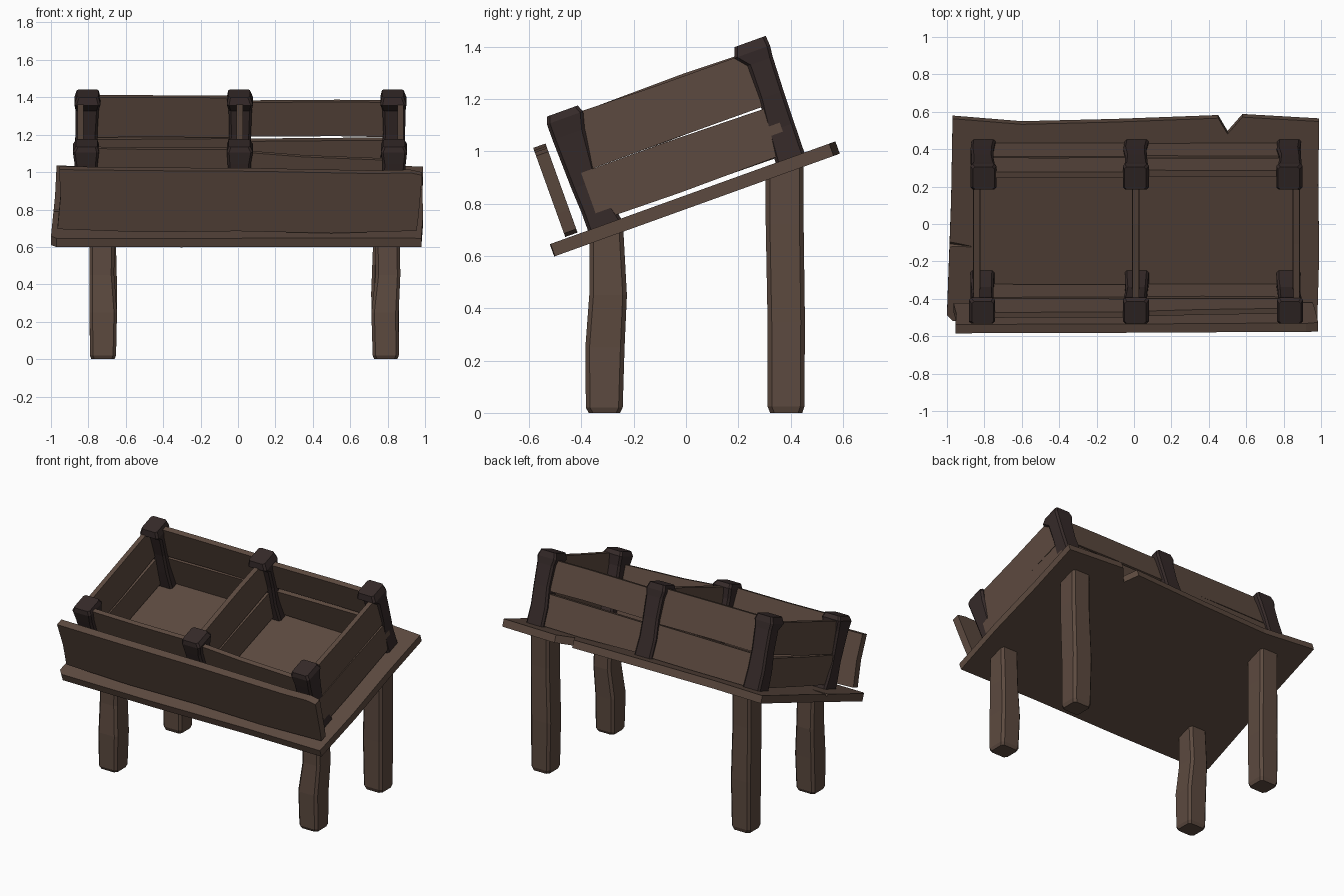
import bpy, bmesh, math, random
from mathutils import Matrix, Vector

if "Cube" in bpy.data.objects:
    bpy.data.objects.remove(bpy.data.objects["Cube"])

random.seed(4)
TILT = math.radians(19.8)
# Tray frame: x across, u up the slope, w normal to the board top
TRAY = Matrix.Translation((0, 0.02, 0.84)) @ Matrix.Rotation(TILT, 4, 'X')


def material(name, rgb):
    m = bpy.data.materials.new(name)
    m.diffuse_color = (*rgb, 1)
    m.use_nodes = True
    m.node_tree.nodes["Principled BSDF"].inputs["Base Color"].default_value = m.diffuse_color
    return m


WOOD = material("brown wood", (0.108, 0.068, 0.050))
DARK = material("dark post wood", (0.036, 0.023, 0.022))


def loft(name, rings, mat, frame=Matrix.Identity(4)):
    """Skin a stack of equal-length point rings and cap both ends."""
    bm = bmesh.new()
    vs = [[bm.verts.new(frame @ Vector(p)) for p in r] for r in rings]
    for a, b in zip(vs, vs[1:]):
        for i in range(len(a)):
            j = (i + 1) % len(a)
            bm.faces.new((a[i], a[j], b[j], b[i]))
    bm.faces.new(vs[0])
    bm.faces.new(vs[-1])
    bmesh.ops.recalc_face_normals(bm, faces=bm.faces)
    me = bpy.data.meshes.new(name)
    bm.to_mesh(me)
    bm.free()
    me.materials.append(mat)
    ob = bpy.data.objects.new(name, me)
    bpy.context.collection.objects.link(ob)
    return ob


def plank(name, outline, axis, lo, hi):
    """Extrude a 2D outline along one tray axis (0 = x, 1 = u, 2 = w)."""
    def ring(t):
        return [p[:axis] + (t,) + p[axis:] for p in outline]
    return loft(name, [ring(lo), ring(hi)], WOOD, TRAY)


def rough(a0, a1, b0, b1, drop=0.0):
    """Plank outline with slightly wavering long edges; drop lowers the far top corner."""
    r = lambda: random.uniform(-0.006, 0.006)
    m = a0 + (a1 - a0) * random.uniform(0.35, 0.65)
    return [(a0, b0 + r()), (m, b0 + r()), (a1, b0 + r()),
            (a1, b1 - drop + r()), (m, b1 - drop / 2 + r()), (a0, b1 + r())]


def octagon(x0, x1, y0, y1, c, zfun):
    """Rectangle with cut corners."""
    pts = [(x0 + c, y0), (x1 - c, y0), (x1, y0 + c), (x1, y1 - c),
           (x1 - c, y1), (x0 + c, y1), (x0, y1 - c), (x0, y0 + c)]
    return [(x, y, zfun(x, y)) for x, y in pts]


# Sloping base board with a split in the back edge
board = plank("base_board", [
    (-1.0, -0.54), (-0.97, -0.572), (-0.3, -0.575), (0.4, -0.568), (0.98, -0.572),
    (0.99, -0.2), (0.985, 0.2), (0.99, 0.561), (0.58, 0.586), (0.50, 0.49),
    (0.45, 0.58), (-0.1, 0.558), (-0.6, 0.545), (-0.97, 0.577), (-0.978, 0.1)],
    2, -0.05, 0.0)

# Chipped dent in the left side of the board
chip = loft("chip_cutter", [
    [(-1.1, -0.20, 0.02), (-1.1, -0.08, 0.02), (-1.1, -0.13, -0.03)],
    [(-0.87, -0.16, 0.02), (-0.87, -0.14, 0.02), (-0.87, -0.15, -0.004)]], WOOD, TRAY)
chip.hide_render = True
chip.hide_viewport = True
cut = board.modifiers.new("chip", 'BOOLEAN')
cut.operation = 'DIFFERENCE'
cut.object = chip

# Wide front plank leaning with the tray
plank("front_sign_plank", [
    (-0.965, 0.03), (-0.5, 0.012), (0.0, 0.018), (0.5, 0.006), (0.955, 0.02),
    (0.965, 0.10), (0.985, 0.335), (0.92, 0.350), (0.74, 0.345), (0.1, 0.358),
    (-0.5, 0.362), (-0.955, 0.368), (-0.95, 0.2)], 1, -0.51, -0.46)

# Six dark posts: rows of (height w, inner edge, outer edge) along the slope
FRONT = [(0, -0.42, -0.285), (0.07, -0.42, -0.30), (0.17, -0.425, -0.318),
         (0.37, -0.43, -0.30), (0.435, -0.43, -0.283), (0.463, -0.42, -0.295)]
BACK = [(0, 0.343, 0.46), (0.12, 0.352, 0.462), (0.25, 0.366, 0.465),
        (0.385, 0.368, 0.47), (0.43, 0.33, 0.475), (0.47, 0.345, 0.472)]
for label, rows in (("front", FRONT), ("back", BACK)):
    for side, cx in (("left", -0.808), ("middle", 0.01), ("right", 0.83)):
        rings = []
        for k, (w, u0, u1) in enumerate(rows):
            h = (0.064, 0.062, 0.058, 0.062, 0.07, 0.058)[k]
            d = random.uniform(-0.006, 0.006)
            rings.append(octagon(cx - h + d, cx + h + d, u0, u1, 0.012,
                                 lambda x, u, w=w: w))
        loft(f"{label}_{side}_post", rings, DARK, TRAY)

# Front and back rails, two boards high in each bay
for label, u0, u1 in (("front", -0.40, -0.36), ("back", 0.395, 0.44)):
    for bay, x0, x1 in (("left", -0.81, 0.0), ("right", 0.02, 0.83)):
        drop = 0.05 if (label, bay) == ("front", "right") else 0.0
        gap = 0.012 if bay == "right" else 0.0
        top = 0.445 if bay == "left" else 0.425
        plank(f"{label}_{bay}_lower_rail", rough(x0, x1, 0.008, 0.215 - gap), 1, u0, u1)
        plank(f"{label}_{bay}_upper_rail", rough(x0, x1, 0.226, top, drop),
              1, u0 + 0.006, u1 - 0.004)

# End walls and centre divider
for label, x0, x1 in (("left_wall", -0.862, -0.822), ("divider", -0.012, 0.03),
                      ("right_wall", 0.848, 0.888)):
    plank(f"{label}_lower_board", rough(-0.37, 0.41, 0.022, 0.212), 0, x0, x1)
    plank(f"{label}_upper_board", rough(-0.37, 0.41, 0.222, 0.435), 0,
          x0 + 0.004, x1 - 0.004)


# Legs: tops follow the underside of the board
def under(x, y):
    return 0.84 + (y - 0.02) * math.tan(TILT) - 0.04


# rows of (height, x shift, half width, y min, y max)
FRONT_LEG = [(0.0, 0, 0.062, -0.372, -0.252), (0.02, 0, 0.07, -0.383, -0.242),
             (0.25, -0.004, 0.073, -0.385, -0.235), (0.45, 0.012, 0.066, -0.37, -0.226),
             (None, 0.008, 0.066, -0.37, -0.24)]
BACK_LEG = [(0.0, 0, 0.062, 0.322, 0.445), (0.025, 0, 0.07, 0.312, 0.453),
            (0.35, -0.004, 0.074, 0.312, 0.455), (0.72, 0.006, 0.07, 0.305, 0.45),
            (None, 0.006, 0.07, 0.305, 0.45)]
for label, rows in (("front", FRONT_LEG), ("back", BACK_LEG)):
    for side, cx, s in (("left", -0.722, -0.5), ("right", 0.79, 1)):
        rings = []
        for z, dx, h, y0, y1 in rows:
            zf = under if z is None else (lambda x, y, z=z: z)
            c = cx + dx * s
            rings.append(octagon(c - h, c + h, y0, y1, 0.016, zf))
        loft(f"{label}_{side}_leg", rings, WOOD)
